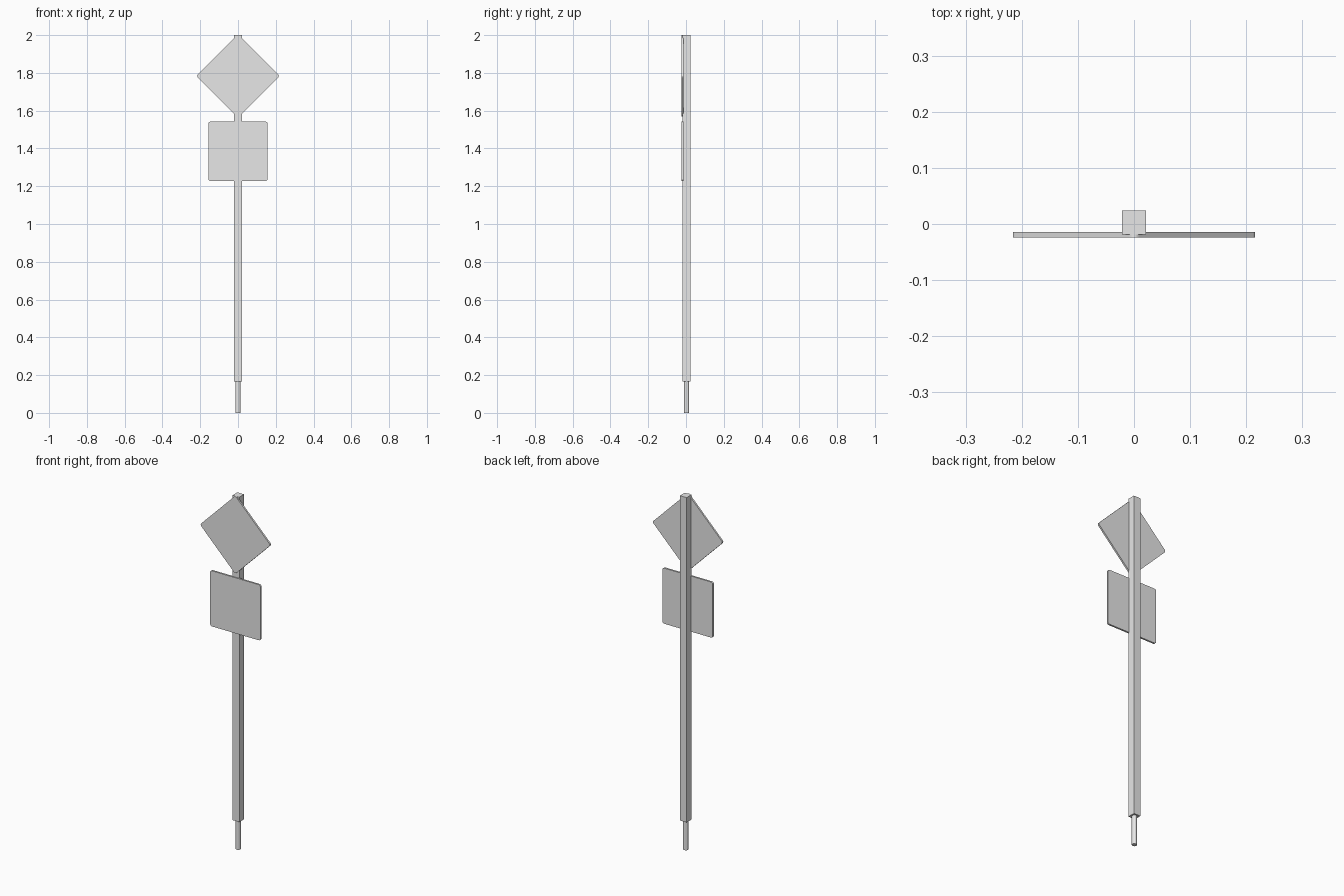
import bpy, bmesh, math
from mathutils import Matrix

if "Cube" in bpy.data.objects:
    bpy.data.objects.remove(bpy.data.objects["Cube"])

grey = bpy.data.materials.new("light grey")
grey.diffuse_color = (0.8, 0.8, 0.8, 1)
grey.use_nodes = True
grey.node_tree.nodes["Principled BSDF"].inputs["Base Color"].default_value = grey.diffuse_color

POST_Y = 0.003


def finish(name, bm, loc):
    bmesh.ops.recalc_face_normals(bm, faces=bm.faces)
    mesh = bpy.data.meshes.new(name)
    bm.to_mesh(mesh)
    bm.free()
    mesh.materials.append(grey)
    ob = bpy.data.objects.new(name, mesh)
    ob.location = loc
    bpy.context.collection.objects.link(ob)
    return ob


def box(name, size, loc):
    bm = bmesh.new()
    bmesh.ops.create_cube(bm, size=1)
    bmesh.ops.scale(bm, vec=size, verts=bm.verts)
    return finish(name, bm, loc)


def plate(name, side, radius, z, angle):
    """Thin square plate with rounded corners, facing -y."""
    bm = bmesh.new()
    bmesh.ops.create_cube(bm, size=1)
    bmesh.ops.scale(bm, vec=(side, 0.01, side), verts=bm.verts)
    corners = [e for e in bm.edges
               if abs(e.verts[0].co.y - e.verts[1].co.y) > 0.005]
    bmesh.ops.bevel(bm, geom=corners, offset=radius, segments=4,
                    profile=0.5, affect='EDGES')
    bmesh.ops.rotate(bm, verts=bm.verts, cent=(0, 0, 0),
                     matrix=Matrix.Rotation(angle, 3, 'Y'))
    return finish(name, bm, (0, -0.0195, z))


# Square post
box("post", (0.042, 0.043, 1.835), (0, POST_Y, 1.0825))

# Narrow round stub below the post
bm = bmesh.new()
bmesh.ops.create_cone(bm, cap_ends=True, segments=12, radius1=0.0138,
                      radius2=0.0138, depth=0.175)
finish("ground_stub", bm, (0, POST_Y, 0.0875))

# Sign plates
plate("diamond_sign", 0.312, 0.011, 1.784, math.radians(45))
plate("square_sign", 0.314, 0.011, 1.385, 0)
